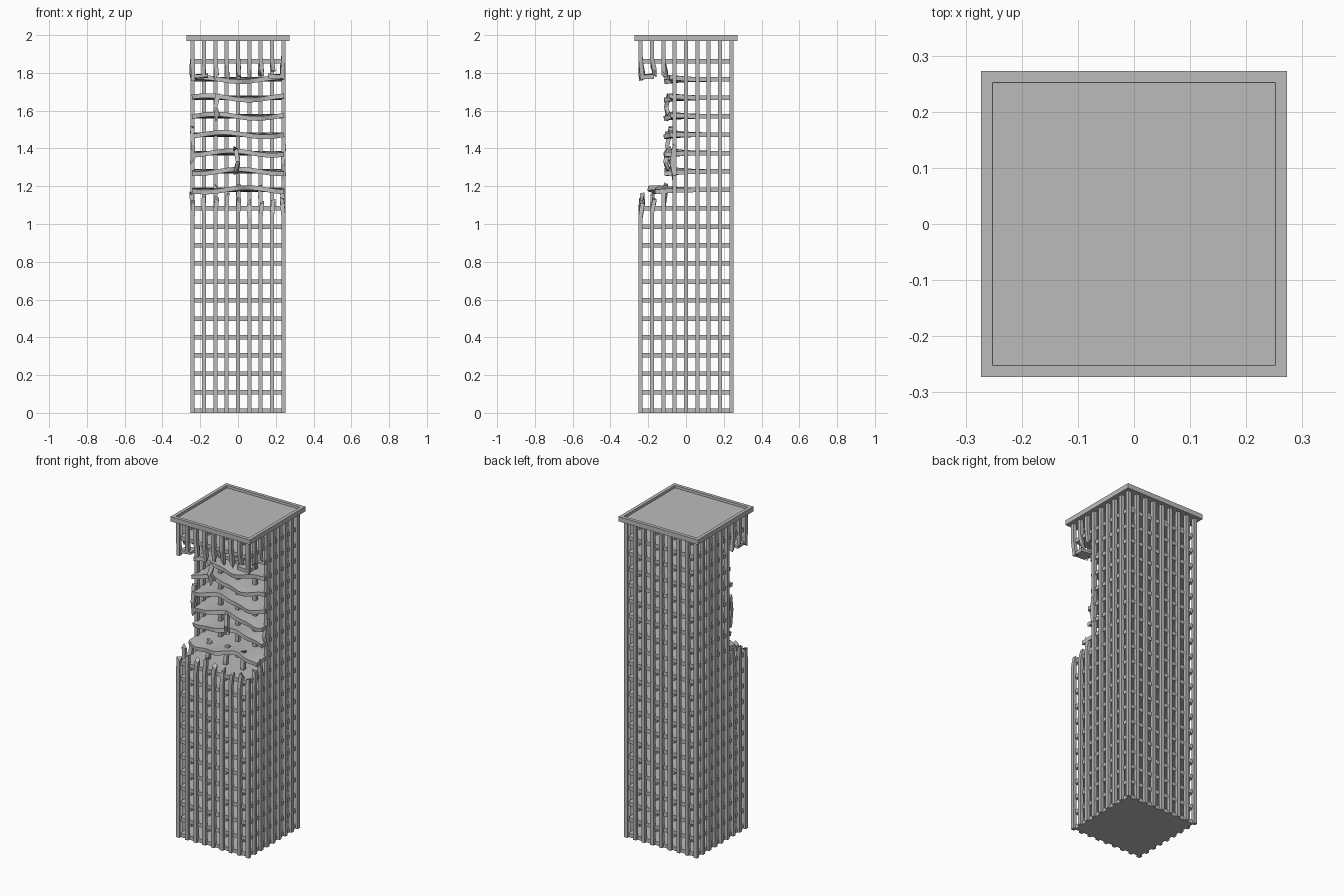
import bpy, bmesh, math, random
from mathutils import Vector

random.seed(7)
if "Cube" in bpy.data.objects:
    bpy.data.objects.remove(bpy.data.objects["Cube"], do_unlink=True)

grey = bpy.data.materials.new("concrete grey")
grey.use_nodes = True
colour = (0.5, 0.5, 0.5, 1)
grey.diffuse_color = colour
grey.node_tree.nodes["Principled BSDF"].inputs["Base Color"].default_value = colour

FLOORS, PITCH, BASE = 20, 0.0974, 0.012
THICK, SLAB, COL = 0.024, 0.236, 0.011
SPACING = 0.06
ROOF = 1.972


def finish(bm, name):
    bmesh.ops.recalc_face_normals(bm, faces=bm.faces)
    mesh = bpy.data.meshes.new(name)
    bm.to_mesh(mesh)
    bm.free()
    mesh.materials.append(grey)
    obj = bpy.data.objects.new(name, mesh)
    bpy.context.collection.objects.link(obj)
    return obj


def add_box(bm, lo, hi):
    verts = bmesh.ops.create_cube(bm, size=1)["verts"]
    for v in verts:
        v.co = Vector([l + (c + 0.5) * (h - l) for c, l, h in zip(v.co, lo, hi)])
    return verts


def add_column(bm, x, y, z0, z1, torn_top=False, torn_base=False, lean=(0, 0)):
    """Square post; torn ends are uneven and shift sideways."""
    verts = add_box(bm, (x - COL, y - COL, z0), (x + COL, y + COL, z1))
    middle = (z0 + z1) / 2
    for v in verts:
        top = v.co.z > middle
        if (top and torn_top) or (not top and torn_base):
            v.co += Vector((lean[0], lean[1], random.uniform(-0.025, 0.025)))


def add_bent(bm, x, y, z0, z1, bow):
    """Twisted loose length of post."""
    mid = (z0 + z1) / 2
    add_column(bm, x, y, z0, mid, torn_base=True, lean=bow)
    add_column(bm, x, y, mid, z1, torn_top=True, lean=bow)


def add_stubs(bm, x, y, low, high):
    """Post with its middle blown out."""
    low += random.uniform(-0.02, 0.02)
    high += random.uniform(-0.015, 0.015)
    shift = (random.uniform(-0.008, 0.008), random.uniform(0, 0.015))
    add_column(bm, x, y, 0, low - 0.08)
    add_column(bm, x, y, low - 0.08, low, torn_top=True, lean=shift)
    add_column(bm, x, y, high + 0.08, ROOF)
    add_column(bm, x, y, high, high + 0.08, torn_base=True, lean=shift)


# Outer posts on all four faces, broken around the front
bm = bmesh.new()
for i in range(-4, 5):
    for j in range(-4, 5):
        if max(abs(i), abs(j)) < 4:
            continue
        x, y = i * SPACING, j * SPACING
        if j <= -2:
            add_stubs(bm, x, y, 1.13 + 0.025 * (j + 4), 1.79 + 0.01 * (j + 4))
        else:
            add_column(bm, x, y, 0, ROOF)
finish(bm, "outer_columns")

# Inner posts on a wider grid
bm = bmesh.new()
for i in (-2, 0, 2):
    for j in (-2, 0, 2):
        x, y = i * SPACING, j * SPACING
        if j == -2:
            add_stubs(bm, x, y, 1.2, 1.8)
        else:
            add_column(bm, x, y, 0, ROOF)
finish(bm, "inner_columns")

# Loose bent lengths left hanging in the hole
bm = bmesh.new()
add_bent(bm, -0.238, -0.1, 1.33, 1.5, (-0.005, 0.02))
add_bent(bm, -0.12, -0.105, 1.56, 1.68, (0.012, 0.015))
add_bent(bm, 0, -0.11, 1.27, 1.39, (-0.012, 0.02))
add_bent(bm, 0.238, -0.075, 1.24, 1.4, (0.005, 0.015))
finish(bm, "bent_fragments")

# Floor slabs, whole
bm = bmesh.new()
DAMAGED = range(12, 19)
for n in range(FLOORS):
    if n not in DAMAGED:
        z = BASE + n * PITCH
        add_box(bm, (-SLAB, -SLAB, z - THICK / 2), (SLAB, SLAB, z + THICK / 2))
finish(bm, "floor_slabs")

# Floor slabs with a torn, wavy and drooping front edge
for n in DAMAGED:
    bm = bmesh.new()
    bmesh.ops.create_grid(bm, x_segments=24, y_segments=6, size=1)
    reach, wave = (-0.17, 0.035) if n == DAMAGED[0] else (-0.095, 0.022)
    for v in bm.verts:
        u, t = v.co.x, (v.co.y + 1) / 2
        front = reach + wave * (0.7 * math.sin(4 * u + n) + 0.4 * math.sin(9 * u + 2 * n))
        sag = 0.012 * math.sin(3.5 * u + 0.6 * n) * (1 - t) ** 4
        v.co = (u * (SLAB + 0.008 * (1 - t) ** 3), front + (SLAB - front) * t,
                BASE + n * PITCH + sag)
    slab = finish(bm, "torn_floor_%d" % n)
    solid = slab.modifiers.new("thickness", "SOLIDIFY")
    solid.thickness = THICK
    solid.offset = 0

# Scraps of the upper torn floor still held by the front corner posts
bm = bmesh.new()
z = BASE + DAMAGED[-1] * PITCH
for side in (-1, 1):
    verts = add_box(bm, (side * 0.2 - 0.04, -0.24, z), (side * 0.2 + 0.04, -0.17, z + 0.018))
    for v in verts:
        v.co.z += random.uniform(0, 0.015)
finish(bm, "hanging_scraps")

# Roof cap with a shallow sunken top
bm = bmesh.new()
add_box(bm, (-0.273, -0.273, 1.97), (0.273, 0.273, 2))
top = max(bm.faces, key=lambda f: f.calc_center_median().z)
bmesh.ops.inset_region(bm, faces=[top], thickness=0.03)
for v in top.verts:
    v.co.z -= 0.015
# straight sides for the sunken panel
rim = bmesh.ops.inset_region(bm, faces=[top], thickness=0.001)
for v in {v for f in rim["faces"] for v in f.verts} - set(top.verts):
    v.co.z = 2
finish(bm, "roof_cap")
